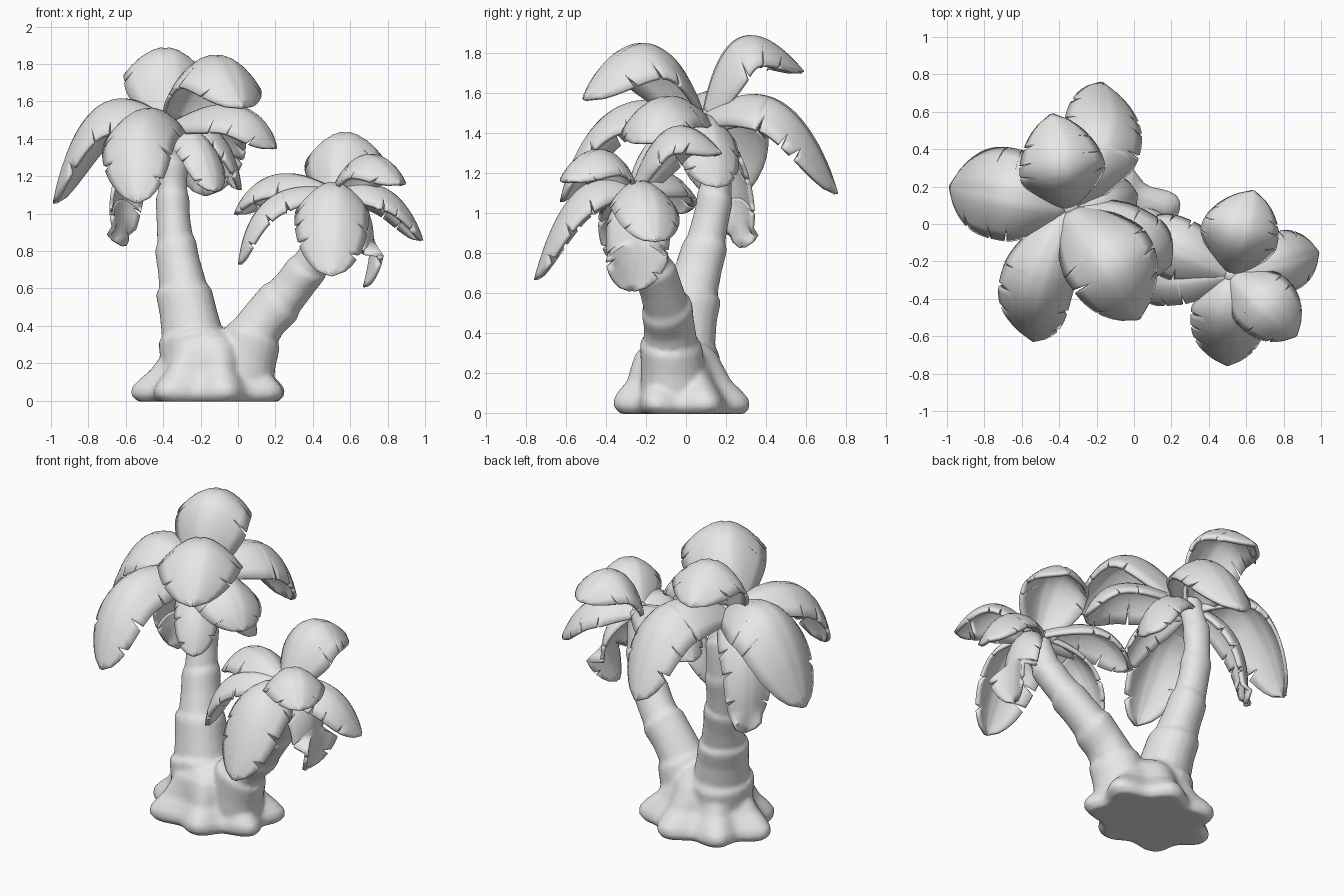
import bpy, bmesh, math, random
from mathutils import Vector

if "Cube" in bpy.data.objects:
    bpy.data.objects.remove(bpy.data.objects["Cube"])

random.seed(4)
grey = bpy.data.materials.new("plain grey")
grey.diffuse_color = (0.8, 0.8, 0.8, 1)
grey.use_nodes = True
grey.node_tree.nodes["Principled BSDF"].inputs["Base Color"].default_value = grey.diffuse_color


def finish(name, bm, angle=40):
    """Turn a bmesh into a smooth shaded object."""
    bmesh.ops.recalc_face_normals(bm, faces=bm.faces)
    mesh = bpy.data.meshes.new(name)
    bm.to_mesh(mesh)
    bm.free()
    mesh.materials.append(grey)
    ob = bpy.data.objects.new(name, mesh)
    bpy.context.collection.objects.link(ob)
    bpy.ops.object.select_all(action='DESELECT')
    ob.select_set(True)
    bpy.context.view_layer.objects.active = ob
    bpy.ops.object.shade_smooth_by_angle(angle=math.radians(angle))
    return ob


def loft(bm, rings, closed=True):
    """Bridge rows of points with quads; closed rows get end caps."""
    rows = [[bm.verts.new(p) for p in r] for r in rings]
    n = len(rows[0])
    for a, b in zip(rows, rows[1:]):
        for i in range(n if closed else n - 1):
            j = (i + 1) % n
            bm.faces.new((a[i], a[j], b[j], b[i]))
    if closed:
        bm.faces.new(rows[0])
        bm.faces.new(rows[-1])


def spline(pts, t):
    """Catmull-Rom through 4D points (x, y, z, radius)."""
    s = t * (len(pts) - 1)
    i = min(int(s), len(pts) - 2)
    f = s - i
    p = [Vector(pts[max(0, min(len(pts) - 1, i + k))]) for k in (-1, 0, 1, 2)]
    return 0.5 * (2 * p[1] + (p[2] - p[0]) * f
                  + (2 * p[0] - 5 * p[1] + 4 * p[2] - p[3]) * f * f
                  + (3 * p[1] - p[0] - 3 * p[2] + p[3]) * f ** 3)


def trunk(bm, pts, segments):
    """Bent trunk of stacked, slightly flared bark rings."""
    rings = []
    for s in range(segments):
        for f, flare in ((0.0, 0.96), (0.5, 0.99), (0.88, 1.08), (0.97, 1.06)):
            t = (s + f) / segments
            c = spline(pts, t)
            d = (spline(pts, min(1, t + .02)) - spline(pts, max(0, t - .02))).xyz.normalized()
            u = d.cross(Vector((0, 1, 0))).normalized()
            v = d.cross(u)
            ring = []
            for k in range(20):
                a = k * math.tau / 20
                # ring edges tilt a little from ring to ring
                tilt = 0.02 * math.sin(a + s * 2.1) * (f > 0.1)
                r = c.w * flare * (1 + 0.025 * math.sin(3 * a + s))
                ring.append(c.xyz + (u * math.cos(a) + v * math.sin(a)) * r + d * tilt)
            rings.append(ring)
    loft(bm, rings)


def frond(name, start, mid, tip, width):
    """Broad drooping leaf: arched midrib, hanging sides, slit edges."""
    p0, pm, p2 = Vector(start), Vector(mid), Vector(tip)
    p1 = 2 * pm - (p0 + p2) / 2
    along = p2 - p0
    side = Vector((-along.y, along.x, 0)).normalized()
    slits = {}
    for sgn in (-1, 1):
        for base in (0.42, 0.62, 0.82):
            slits[round(base + random.uniform(-.06, .06), 3)] = sgn
    ts = [(i / 24, 0) for i in range(25)]
    ts = [q for q in ts if all(abs(q[0] - s) > .03 for s in slits)]
    for s, sgn in slits.items():
        ts += [(s - .03, 0), (s, sgn), (s + .008, 0)]
    ts.sort()
    rows = []
    for t, cut in ts:
        c = p0 * (1 - t) ** 2 + p1 * 2 * t * (1 - t) + p2 * t * t
        tan = ((p1 - p0) * (1 - t) + (p2 - p1) * t).normalized()
        normal = tan.cross(side).normalized()
        if normal.z < 0:
            normal = -normal
        hang = (normal * 0.4 + Vector((0, 0, 0.6))).normalized()
        if t < 0.4:
            w = width * (0.42 + 0.58 * math.sin(t / .4 * math.pi / 2))
        else:
            w = width * max(0.05, (1 - ((t - .4) / .6) ** 3.4) ** 0.65)
        row = []
        for u in (-1, -.8, -.55, -.3, -.1, 0, .1, .3, .55, .8, 1):
            if cut * u == 1:
                u *= 0.62 + 0.1 * random.random()
            elif abs(u) == 0.8 and cut * u > 0:
                u *= 0.74
            # sides hang less towards the tip so the end stays pointed
            drop = (0.78 - 0.3 * t * t) * abs(u) ** 1.9 + (0.03 if u == 0 else 0)
            row.append(c + side * u * w - hang * drop * w)
        rows.append(row)
    bm = bmesh.new()
    loft(bm, rows, closed=False)
    ob = finish(name, bm, 45)
    # the outer skin faces up, thickness goes below it
    if sum(p.normal.z * p.area for p in ob.data.polygons) < 0:
        ob.data.flip_normals()
    m = ob.modifiers.new("thickness", 'SOLIDIFY')
    m.thickness = 0.022
    m.offset = -1


# Root mound: lobed rings that shrink upward
bm = bmesh.new()
levels = ((-.005, .95, .1), (.03, 1.04, .1), (.07, 1.02, .11), (.11, .93, .11), (.16, .8, .09),
          (.23, .71, .06), (.29, .64, .04), (.34, .5, .03), (.38, .25, .0))
rings = []
for z, s, lobe in levels:
    ring = []
    for k in range(63):
        a = k * math.tau / 63
        r = s * (1 + lobe * math.cos(7 * a - math.pi) + 0.04 * math.sin(2 * a + 1) * (z < .2))
        ring.append((-0.145 + 0.365 * r * math.cos(a), -0.02 - .1 * z + 0.315 * r * math.sin(a), z))
    rings.append(ring)
loft(bm, rings)

# Two trunks growing out of the mound, all fused into one soft body
trunk(bm, [(-.22, -.03, .1, .2), (-.24, -.02, .35, .172), (-.29, .03, .6, .135),
           (-.335, .1, .85, .102), (-.35, .15, 1.1, .083), (-.345, .15, 1.3, .075),
           (-.34, .1, 1.48, .068)], 6)
trunk(bm, [(.02, -.06, .1, .18), (.09, -.08, .36, .14), (.24, -.1, .54, .118),
           (.38, -.16, .72, .1), (.48, -.23, .9, .087), (.52, -.27, 1.11, .068)], 5)
body = finish("trunks_and_roots", bm, 50)
m = body.modifiers.new("fuse", 'REMESH')
m.mode = 'VOXEL'
m.voxel_size = 0.014
m.use_smooth_shade = True
m = body.modifiers.new("soften", 'SMOOTH')
m.factor = 0.5
m.iterations = 5

# Crown cores joining the leaf stalks
for name, c, r in (("tall_crown", (-.34, .09, 1.46), .06), ("short_crown", (.52, -.27, 1.1), .055)):
    bm = bmesh.new()
    bmesh.ops.create_icosphere(bm, subdivisions=2, radius=r)
    bmesh.ops.translate(bm, verts=bm.verts, vec=c)
    finish(name, bm, 60)

# Leaves: midrib middle, tip, half width
tall = [((-.74, .17, 1.58), (-.99, .2, 1.06), .25),
        ((-.53, -.36, 1.52), (-.54, -.63, 1.06), .2),
        ((-.17, .47, 1.56), (-.17, .76, 1.1), .22),
        ((-.38, .27, 1.88), (-.44, .59, 1.71), .23),
        ((-.13, -.2, 1.85), (.03, -.51, 1.57), .25),
        ((0, -.12, 1.58), (.2, -.22, 1.35), .2),
        ((-.1, .11, 1.43), (.02, .16, 1.13), .16),
        ((-.2, -.14, 1.4), (-.12, -.28, 1.12), .13),
        ((-.6, .22, 1.29), (-.62, .29, .83), .15)]
short = [((.56, -.07, 1.43), (.64, .18, 1.3), .21),
         ((.8, -.2, 1.13), (.99, -.15, .86), .17),
         ((.7, -.43, 1.32), (.87, -.6, 1.16), .18),
         ((.5, -.55, 1.11), (.5, -.76, .67), .2),
         ((.2, -.12, 1.21), (-.02, -.05, 1.0), .17),
         ((.16, -.3, 1.08), (0, -.32, .73), .14),
         ((.71, -.24, .98), (.69, -.27, .61), .16)]
for i, (m, t, w) in enumerate(tall):
    frond(f"tall_palm_leaf_{i + 1}", (-.35, .08, 1.49), m, t, w)
for i, (m, t, w) in enumerate(short):
    frond(f"short_palm_leaf_{i + 1}", (.52, -.27, 1.13), m, t, w)
